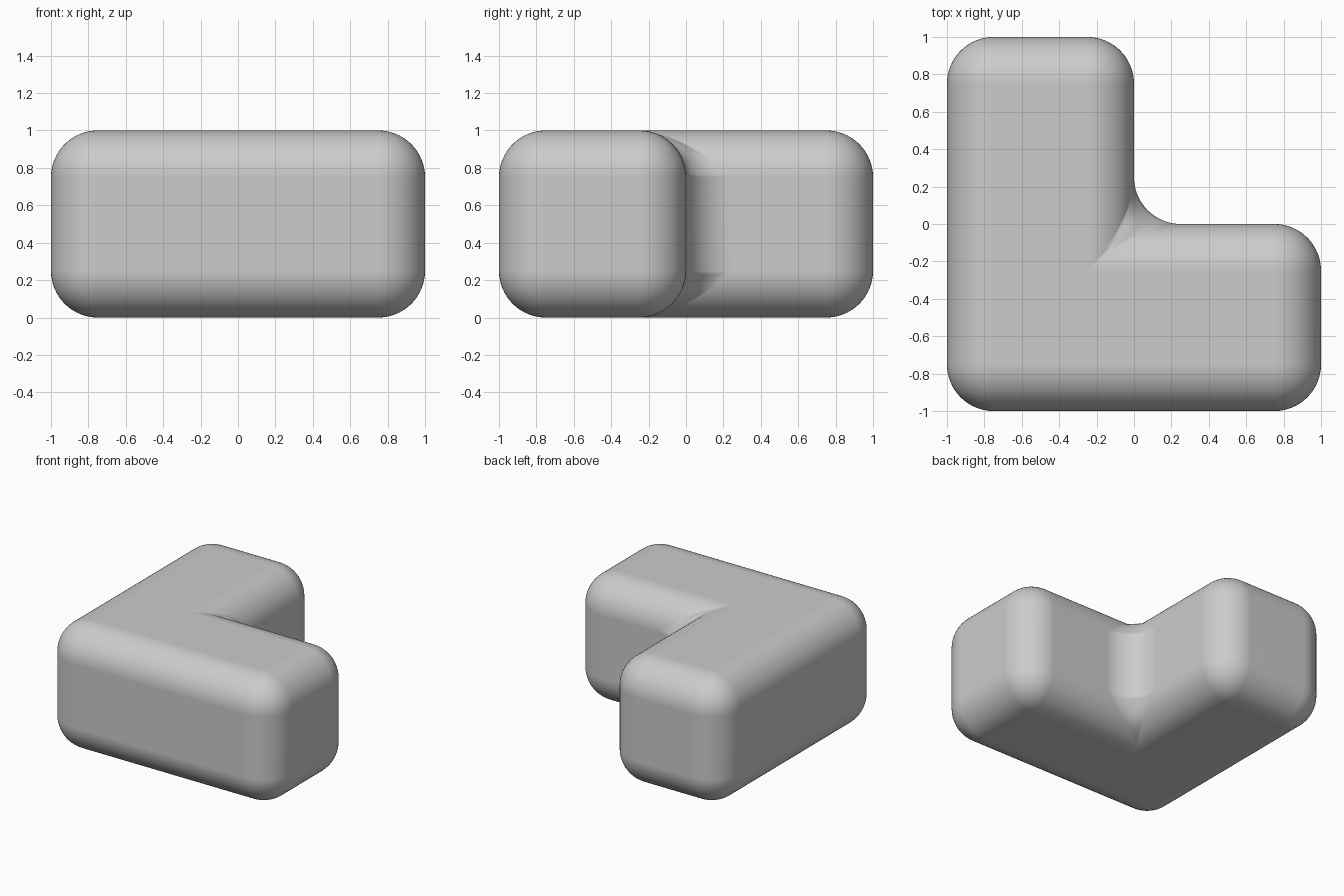
import bpy, bmesh

if "Cube" in bpy.data.objects:
    bpy.data.objects.remove(bpy.data.objects["Cube"])

# L-shaped block: extruded outline with every edge rounded
outline = [(-1, -1), (1, -1), (1, 0), (0, 0), (0, 1), (-1, 1)]
bm = bmesh.new()
base = bm.faces.new([bm.verts.new((x, y, 0)) for x, y in outline])
ext = bmesh.ops.extrude_face_region(bm, geom=[base], use_keep_orig=True)
top = [v for v in ext["geom"] if isinstance(v, bmesh.types.BMVert)]
bmesh.ops.translate(bm, vec=(0, 0, 1), verts=top)
bmesh.ops.recalc_face_normals(bm, faces=bm.faces)

mesh = bpy.data.meshes.new("rounded_l_block")
bm.to_mesh(mesh)
bm.free()
block = bpy.data.objects.new("rounded_l_block", mesh)
bpy.context.collection.objects.link(block)

# Wide round bevel, also filling the inner corner
bevel = block.modifiers.new("round_edges", 'BEVEL')
bevel.width = 0.25
bevel.segments = 16
bevel.limit_method = 'NONE'

# Smooth shading with clean flat faces
mesh.polygons.foreach_set("use_smooth", [True] * len(mesh.polygons))
normals = block.modifiers.new("face_weights", 'WEIGHTED_NORMAL')
normals.keep_sharp = True
